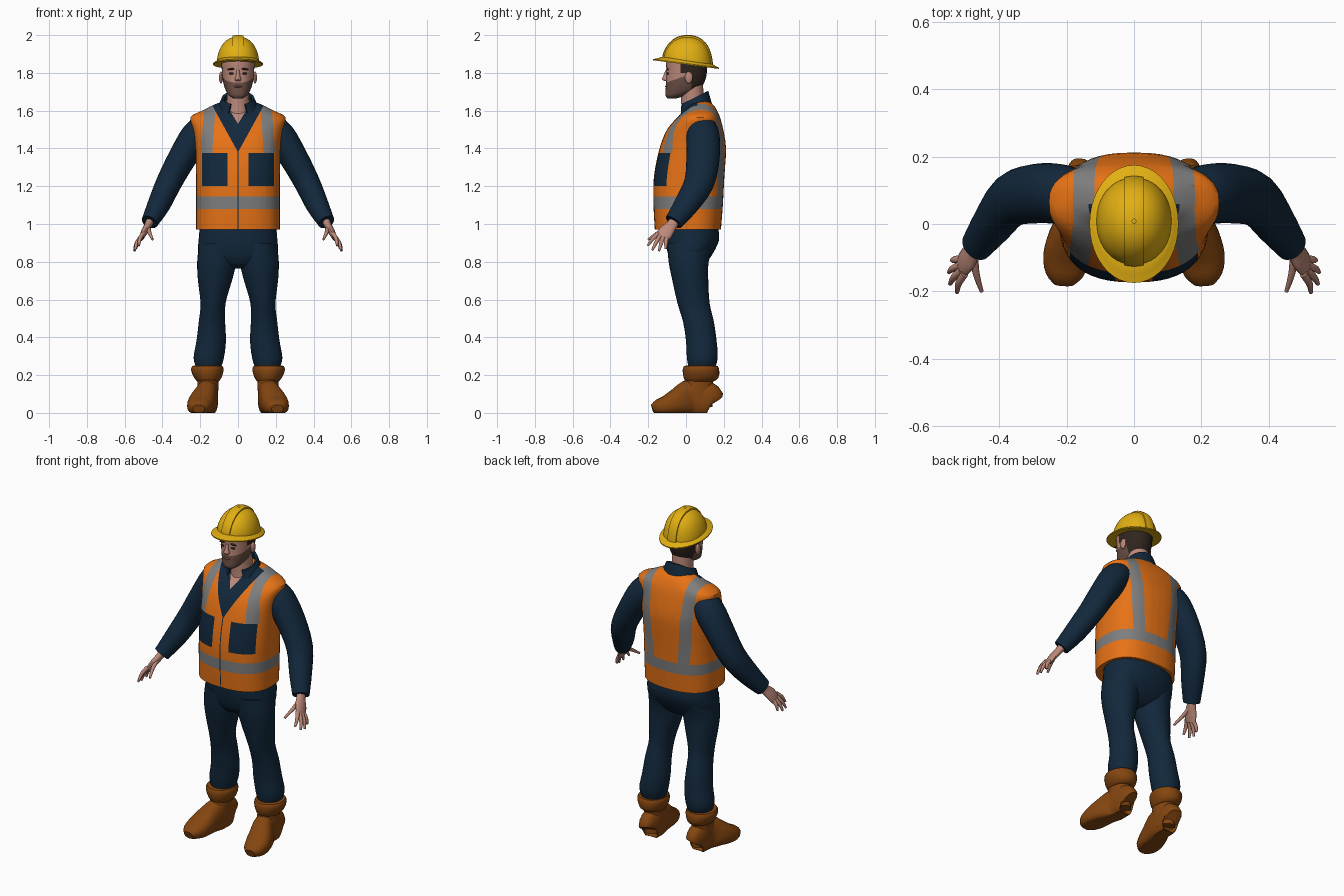
import bpy, bmesh, math
from mathutils import Vector, Matrix

if "Cube" in bpy.data.objects:
    bpy.data.objects.remove(bpy.data.objects["Cube"])


def material(name, *rgb):
    m = bpy.data.materials.new(name)
    m.use_nodes = True
    m.diffuse_color = (*rgb, 1)
    m.node_tree.nodes["Principled BSDF"].inputs["Base Color"].default_value = (*rgb, 1)
    return m


ORANGE = material("vest orange", .80, .17, .008)
GREY = material("reflective grey", .21, .21, .21)
NAVY = material("navy cloth", .006, .021, .045)
YELLOW = material("helmet yellow", .76, .43, .006)
BROWN = material("boot brown", .23, .06, .005)
SKIN = material("skin", .50, .25, .19)
HAIR = material("dark hair", .03, .019, .014)
BEARD = material("beard stubble", .15, .08, .06)
LIP = material("lips", .33, .11, .09)


def finish(name, bm, mats, rule=None):
    """Orient, colour and shade a mesh, then link it as an object."""
    bmesh.ops.recalc_face_normals(bm, faces=bm.faces)
    for f in bm.faces:
        f.smooth = True
        if rule:
            f.material_index = mats.index(rule(f.calc_center_median()))
    for e in bm.edges:
        e.smooth = len(e.link_faces) == 2 and e.calc_face_angle(0) < math.radians(42)
    me = bpy.data.meshes.new(name)
    bm.to_mesh(me)
    bm.free()
    for m in mats:
        me.materials.append(m)
    ob = bpy.data.objects.new(name, me)
    bpy.context.collection.objects.link(ob)
    return ob


def refine(rows, k):
    """Catmull-Rom interpolation between the rows."""
    p = [rows[0], *rows, rows[-1]]
    out = []
    for a, b, c, d in zip(p, p[1:], p[2:], p[3:]):
        for i in range(k):
            t = i / k
            out.append([(2*q + (r-o)*t + (2*o - 5*q + 4*r - s)*t*t + (3*q - o - 3*r + s)*t**3) / 2
                        for o, q, r, s in zip(a, b, c, d)])
    return out + [rows[-1]]


def loft(name, rows, mats, rule=None, n=32, power=2, ref=None, k=3, cuts=(), side=1, edit=None, caps=True):
    """Skin rings (x, y, z, ru, rv): level ones, or square to the path if ref is given."""
    rows = refine(rows, k)
    bm = bmesh.new()
    rings = []
    for i, (x, y, z, ru, rv) in enumerate(rows):
        u, v = Vector((1, 0, 0)), Vector((0, 1, 0))
        if ref:
            a, b = rows[max(i-1, 0)], rows[min(i+1, len(rows)-1)]
            d = (Vector(b[:3]) - Vector(a[:3])).normalized()
            u = Vector(ref)
            u = (u - d * u.dot(d)).normalized()
            v = d.cross(u)
        ring = []
        for j in range(n):
            t = 2 * math.pi * j / n
            c, s = math.cos(t), math.sin(t)
            p = Vector((x, y, z))
            p += u * math.copysign(abs(c)**(2/power), c) * ru
            p += v * math.copysign(abs(s)**(2/power), s) * rv
            p.x *= side
            ring.append(bm.verts.new(p))
        rings.append(ring)
    for a, b in zip(rings, rings[1:]):
        for j in range(n):
            bm.faces.new((a[j], a[j-1], b[j-1], b[j]))
    if caps:
        bm.faces.new(rings[0])
        bm.faces.new(rings[-1])
    for co, no in cuts:
        bmesh.ops.bisect_plane(bm, geom=bm.verts[:] + bm.edges[:] + bm.faces[:], plane_co=co, plane_no=no)
    if edit:
        edit(bm)
    return finish(name, bm, mats, rule)


def ball(name, loc, size, mat, tilt=0):
    bm = bmesh.new()
    m = Matrix.Translation(loc) @ Matrix.Rotation(tilt, 4, 'Y') @ Matrix.Diagonal((*size, 1))
    bmesh.ops.create_uvsphere(bm, u_segments=14, v_segments=8, radius=1, matrix=m)
    return finish(name, bm, [mat])


def span(z, rx, front, back, x=0):
    return (x, (front + back) / 2, z, rx, (back - front) / 2)


def level(z):
    return ((0, 0, z), (0, 0, 1))


def slanted(x, z, slope):
    return [((s * x, 0, z), (s, 0, -slope)) for s in (1, -1)]


# Vest with reflective bands, pockets and open neck
def vest_colour(c):
    x, z, front = abs(c.x), c.z, c.y < .06
    if front and x < (z - 1.53) * .6:
        return SKIN
    if front and (x < (z - 1.38) * .55 or x < .003):
        return NAVY
    if 1.08 < z < 1.145:
        return GREY
    if front and .055 < x < .19 and 1.2 < z < 1.375:
        return NAVY
    if front and z > 1.375 and 0 < x - .12 + (z - 1.6) * .075 < .06:
        return GREY
    if not front and z > 1.145 and 0 < x - .115 - (z - 1.6) * .08 < .065:
        return GREY
    return ORANGE


vest_cuts = [level(z) for z in (1.08, 1.145, 1.2, 1.375)]
for edge in ((.055, 1, 0), (.19, 1, 0), (.003, 1, 0), (0, 1.38, .55), (0, 1.53, .6),
             (.12, 1.6, -.075), (.18, 1.6, -.075), (.115, 1.6, .08), (.18, 1.6, .08)):
    vest_cuts += slanted(*edge)
vest_cuts.append(((0, .06, 0), (0, 1, 0)))
loft("vest", [span(.97, .222, -.165, .185), span(1.1, .222, -.172, .195), span(1.25, .222, -.17, .203),
              span(1.4, .225, -.14, .212), span(1.5, .238, -.10, .197), span(1.565, .252, -.045, .18),
              span(1.6, .19, -.01, .165), span(1.63, .13, .01, .145), span(1.65, .08, .03, .12)],
     [ORANGE, GREY, NAVY, SKIN], vest_colour, n=48, power=2.5, cuts=vest_cuts)


# Shirt collar, higher at the back and open at the throat
def shape_collar(bm):
    for v in bm.verts:
        v.co.z += .45 * (v.co.y - .11) * (v.co.z - 1.56) / .13
    gap = [f for f in bm.faces if f.calc_center_median().y < .02
           and abs(f.calc_center_median().x) < .045]
    bmesh.ops.delete(bm, geom=gap, context='FACES')


collar = loft("collar", [span(1.56, .135, -.05, .16), span(1.62, .112, -.035, .14), span(1.70, .085, -.03, .118)],
              [NAVY], caps=False, n=40, edit=shape_collar)
solid = collar.modifiers.new("thickness", 'SOLIDIFY')
solid.thickness = .014

# Trousers
loft("hips", [span(1.0, .2, -.11, .165), span(.92, .208, -.11, .176), span(.84, .208, -.095, .14),
              span(.79, .15, -.07, .1), span(.765, .05, -.03, .06)], [NAVY], power=2.3)

# Neck and head
loft("neck", [span(1.52, .07, -.03, .1), span(1.63, .06, -.025, .095), span(1.75, .06, -.03, .09)], [SKIN])


def head_colour(c):
    if c.y > .03 and c.z > 1.7 or c.y > -.03 and c.z > 1.8:
        return HAIR
    if c.z < 1.75 + .35 * (c.y + .1) and c.y < .03:
        return BEARD
    return SKIN


loft("head", [span(1.665, .025, -.098, -.05), span(1.68, .048, -.108, .0), span(1.705, .064, -.108, .06),
              span(1.74, .076, -.106, .092), span(1.78, .083, -.104, .107), span(1.82, .086, -.104, .111),
              span(1.87, .088, -.105, .112), span(1.92, .075, -.08, .09)],
     [SKIN, HAIR, BEARD], head_colour, power=2.2,
     cuts=[level(1.8), ((0, .03, 0), (0, 1, 0)), ((0, -.03, 0), (0, 1, 0)), ((0, -.1, 1.75), (0, -.35, 1))])
loft("nose", [(0, -.1, 1.815, .008, .008), (0, -.106, 1.785, .011, .014), (0, -.109, 1.767, .017, .018),
              (0, -.104, 1.756, .012, .01)], [SKIN], n=12)
ball("mouth", (0, -.106, 1.728), (.022, .006, .005), LIP)
for s, word in ((1, "left"), (-1, "right")):
    ball(word + "_eye", (s * .034, -.097, 1.797), (.014, .006, .006), HAIR)
    ball(word + "_eyebrow", (s * .036, -.098, 1.82), (.022, .007, .005), HAIR, s * .12)
    ball(word + "_ear", (s * .09, .015, 1.775), (.011, .021, .032), SKIN)

# Safety helmet: dome, raised ridge and tilted brim
DOME_Z, TILT = 1.85, -.13


def dome_rows(rx, ry, h):
    angles = [math.radians(a) for a in range(0, 90, 8)]
    return [(0, .008, DOME_Z + h * math.sin(a), rx * math.cos(a)**.9, ry * math.cos(a)**.9) for a in angles]


def tilt_brim(bm):
    for v in bm.verts:
        v.co.z += TILT * v.co.y


def tilt_dome(bm):
    for v in bm.verts:
        v.co.z += TILT * v.co.y * max(0, 1 - (v.co.z - DOME_Z) / .1)


def trim_ridge(bm):
    tilt_dome(bm)
    for s in (1, -1):
        bmesh.ops.bisect_plane(bm, geom=bm.verts[:] + bm.edges[:] + bm.faces[:],
                               plane_co=(s * .028, 0, 0), plane_no=(s, 0, 0), clear_outer=True)
        rim = [e for e in bm.edges if e.is_boundary and all(abs(v.co.x - s * .028) < 1e-4 for v in e.verts)]
        new = bmesh.ops.extrude_edge_only(bm, edges=rim)["geom"]
        for v in (g for g in new if isinstance(g, bmesh.types.BMVert)):
            v.co = Vector((v.co.x, v.co.y * .92, DOME_Z + (v.co.z - DOME_Z) * .92))


loft("helmet_dome", dome_rows(.112, .13, .142), [YELLOW], k=1, n=40, power=2.1, edit=tilt_dome)
loft("helmet_ridge", dome_rows(.115, .135, .151), [YELLOW], k=1, n=80, power=2.1, edit=trim_ridge, caps=False)
loft("helmet_brim", [(0, .002, 1.868, .108, .13), (0, .002, 1.858, .12, .152), (0, 0, 1.85, .132, .175),
                     (0, 0, 1.844, .132, .175), (0, .002, 1.848, .1, .12)], [YELLOW], k=1, n=40, edit=tilt_brim)

# Paired limbs
for s, word in ((1, "left"), (-1, "right")):
    loft(word + "_sleeve", [(.17, .085, 1.515, .075, .07), (.22, .09, 1.465, .088, .083), (.295, .09, 1.35, .088, .075),
                            (.365, .07, 1.22, .08, .068), (.42, .0, 1.1, .065, .06), (.468, -.065, 1.01, .05, .045)],
         [NAVY], ref=(0, 1, 0), side=s, n=24)

    # Hand with spread fingers
    loft(word + "_palm", [(.455, -.045, 1.04, .026, .024), (.475, -.075, .995, .03, .02), (.495, -.105, .96, .04, .018),
                          (.512, -.125, .925, .036, .013)], [SKIN], ref=(0, 1, 0), side=s, n=16)
    for finger, base, tip in (("index", (.503, -.148, .95), (.525, -.203, .885)),
                              ("middle", (.511, -.138, .936), (.546, -.178, .862)),
                              ("ring", (.515, -.122, .927), (.549, -.143, .857)),
                              ("little", (.514, -.104, .926), (.54, -.108, .868)),
                              ("thumb", (.474, -.09, .985), (.452, -.2, .918))):
        mid = [(a + b) / 2 + o for a, b, o in zip(base, tip, (.006, 0, .004))]
        loft(f"{word}_{finger}_finger", [(*base, .012, .012), (*mid, .0105, .0105), (*tip, .006, .006)],
             [SKIN], ref=(1, 0, 0), side=s, n=10)

    # Trouser leg, slightly baggy above the boot
    loft(word + "_leg", [span(.9, .1, -.1, .15, .105), span(.8, .104, -.092, .12, .112),
                         span(.7, .09, -.072, .118, .122), span(.58, .066, -.045, .125, .132),
                         span(.48, .07, -.015, .148, .138), span(.38, .078, .0, .162, .142),
                         span(.29, .08, .005, .168, .155), span(.23, .062, .015, .15, .155)],
         [NAVY], side=s)

    # Boot: foot with a flat sole, shaft and folded cuff
    def flatten(bm):
        for v in bm.verts:
            v.co.z = max(v.co.z, 0)

    loft(word + "_boot_foot", [(.155, .142, .06, .04, .06), (.158, .125, .07, .052, .09), (.162, .03, .08, .056, .1),
                               (.185, -.04, .06, .068, .075), (.2, -.1, .04, .07, .055), (.206, -.15, .03, .056, .04),
                               (.208, -.178, .022, .03, .022)],
         [BROWN], ref=(1, 0, 0), side=s, n=28, power=2.4, edit=flatten)
    loft(word + "_boot_shaft", [span(.03, .05, .01, .14, .158), span(.1, .055, -.02, .14, .16),
                                span(.2, .055, .0, .145, .158)], [BROWN], side=s)
    loft(word + "_boot_cuff", [span(.165, .055, .0, .145, .158), span(.185, .072, -.012, .172, .16),
                               span(.225, .086, -.018, .176, .162), span(.248, .08, -.01, .168, .162),
                               span(.25, .06, .01, .15, .16)], [BROWN], side=s, k=2)
